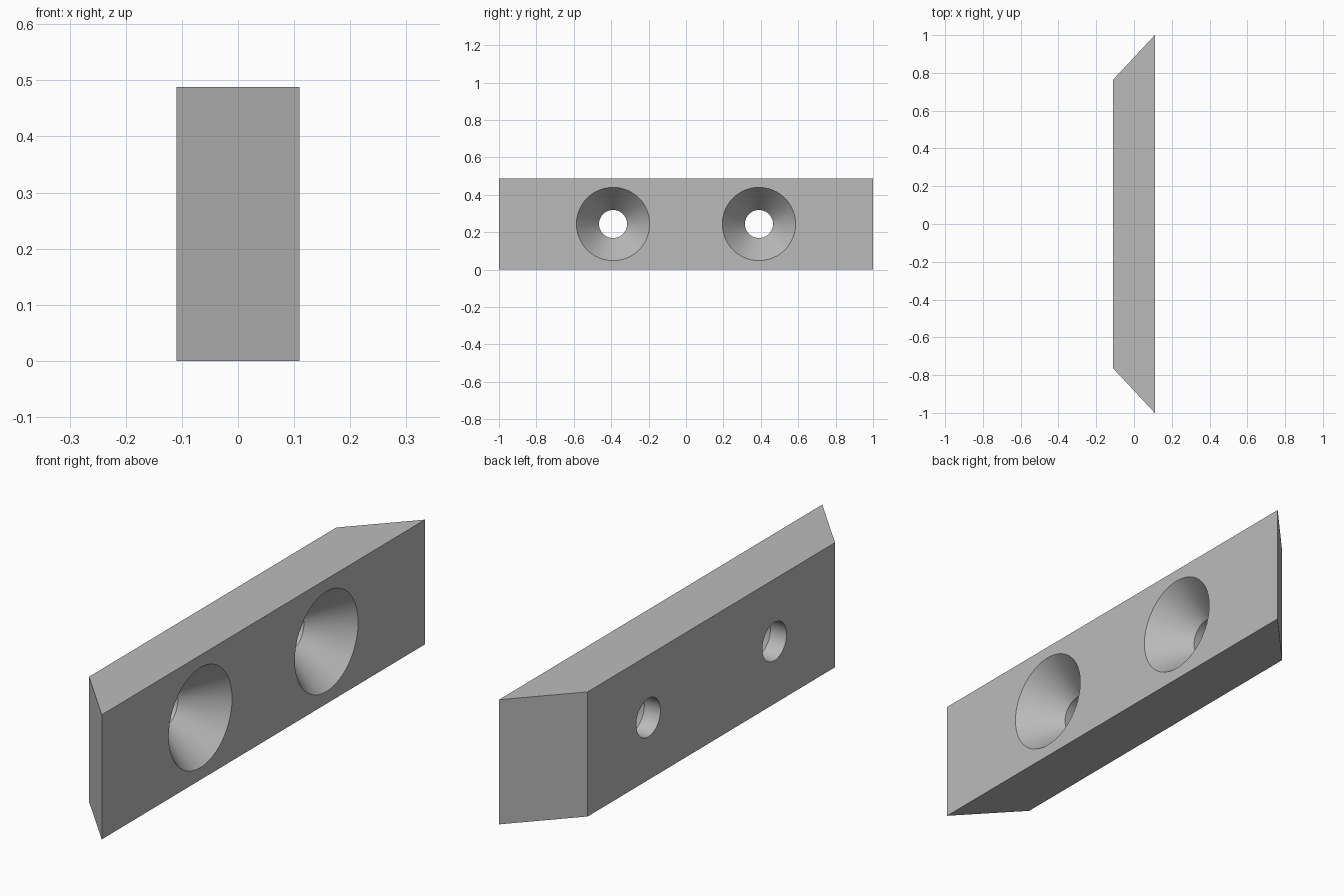
import bpy
import bmesh
from math import radians
from mathutils import Matrix

cube = bpy.data.objects.get("Cube")
if cube:
    bpy.data.objects.remove(cube, do_unlink=True)

HALF_T, HEIGHT = 0.11, 0.488        # half thickness, height
LONG, SHORT = 1.0, 0.765            # half lengths of the two wide faces
HOLE_Y, HOLE_R, SINK_R = 0.39, 0.075, 0.196
SINK_DEPTH = 0.15

grey = bpy.data.materials.new("plain grey")
grey.use_nodes = True
colour = (0.5, 0.5, 0.5, 1)
grey.diffuse_color = colour
grey.node_tree.nodes["Principled BSDF"].inputs["Base Color"].default_value = colour


def add_object(name, bm):
    bmesh.ops.recalc_face_normals(bm, faces=bm.faces)
    mesh = bpy.data.meshes.new(name)
    bm.to_mesh(mesh)
    bm.free()
    mesh.materials.append(grey)
    obj = bpy.data.objects.new(name, mesh)
    bpy.context.collection.objects.link(obj)
    return obj


# Bar: trapezoid outline pulled up to full height
bm = bmesh.new()
outline = [(HALF_T, -LONG), (HALF_T, LONG), (-HALF_T, SHORT), (-HALF_T, -SHORT)]
base = bm.faces.new([bm.verts.new((x, y, 0)) for x, y in outline])
pulled = bmesh.ops.extrude_face_region(bm, geom=[base])["geom"]
top = [v for v in pulled if isinstance(v, bmesh.types.BMVert)]
bmesh.ops.translate(bm, verts=top, vec=(0, 0, HEIGHT))
bar = add_object("mitred_bar", bm)


def countersink_cutter(name, y):
    """Turn a straight bore with a flared mouth about the x direction."""
    over = 0.04
    slope = (SINK_R - HOLE_R) / SINK_DEPTH
    profile = [(0, -HALF_T - over), (HOLE_R, -HALF_T - over),
               (HOLE_R, HALF_T - SINK_DEPTH),
               (SINK_R + slope * over, HALF_T + over), (0, HALF_T + over)]
    bm = bmesh.new()
    verts = [bm.verts.new((x, 0, r)) for r, x in profile]
    edges = [bm.edges.new(pair) for pair in zip(verts, verts[1:])]
    bmesh.ops.spin(bm, geom=verts + edges, cent=(0, 0, 0), axis=(1, 0, 0),
                   angle=radians(360), steps=48)
    bmesh.ops.remove_doubles(bm, verts=bm.verts, dist=0.0001)
    bmesh.ops.transform(bm, verts=bm.verts,
                        matrix=Matrix.Translation((0, y, HEIGHT / 2)))
    return add_object(name, bm)


# Screw holes: one cutter at each side of the middle
cutters = []
for name, side in (("front_hole_cutter", -1), ("back_hole_cutter", 1)):
    cutter = countersink_cutter(name, side * HOLE_Y)
    cutter.hide_render = True
    cut = bar.modifiers.new(name, 'BOOLEAN')
    cut.operation = 'DIFFERENCE'
    cut.solver = 'EXACT'
    cut.object = cutter
    cutters.append(cutter)

# Keep the cut shape and drop the cutters
bpy.context.view_layer.update()
bar_eval = bar.evaluated_get(bpy.context.evaluated_depsgraph_get())
cut_mesh = bpy.data.meshes.new_from_object(bar_eval)
bar.modifiers.clear()
bar.data = cut_mesh
for cutter in cutters:
    bpy.data.objects.remove(cutter, do_unlink=True)

# Smooth hole walls with sharp rims
bpy.ops.object.select_all(action='DESELECT')
bar.select_set(True)
bpy.context.view_layer.objects.active = bar
bpy.ops.object.shade_smooth_by_angle(angle=radians(30))
